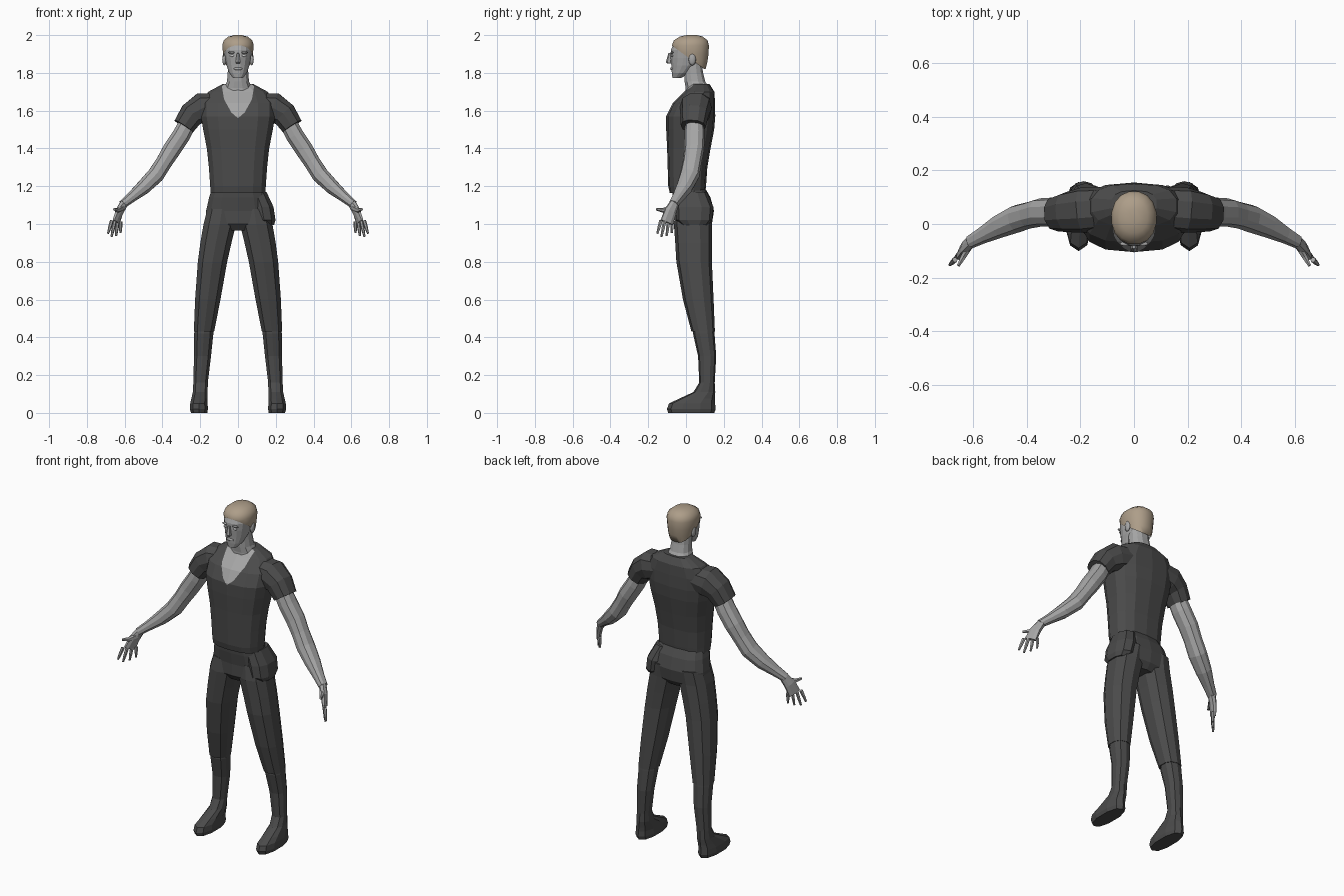
import bpy, bmesh, math
from mathutils import Vector

cube = bpy.data.objects.get("Cube")
if cube:
    bpy.data.objects.remove(cube, do_unlink=True)


def material(name, r, g, b):
    m = bpy.data.materials.new(name)
    m.use_nodes = True
    m.diffuse_color = (r, g, b, 1)
    m.node_tree.nodes["Principled BSDF"].inputs["Base Color"].default_value = (r, g, b, 1)
    return m


SKIN = material("grey_skin", 0.38, 0.38, 0.38)
CLOTH = material("dark_cloth", 0.07, 0.07, 0.07)
HAIR = material("tan_hair", 0.42, 0.34, 0.25)
EYE = material("pale_eye", 0.6, 0.6, 0.6)


def finish(name, bm, mats, mirror=False, smooth=False):
    """Turn a bmesh into an object, optionally mirrored across x."""
    bmesh.ops.recalc_face_normals(bm, faces=bm.faces)
    me = bpy.data.meshes.new(name)
    bm.to_mesh(me)
    bm.free()
    for m in mats:
        me.materials.append(m)
    for p in me.polygons:
        p.use_smooth = smooth
    ob = bpy.data.objects.new(name, me)
    bpy.context.collection.objects.link(ob)
    if mirror:
        ob.modifiers.new("Mirror", 'MIRROR').use_mirror_merge = False
    return ob


def loft(rings, sides=12, k=0.85, hint=None, bm=None):
    """Skin rings (x, y, z, width radius, depth radius).
    Rings lie flat, or square to the path when a depth hint is given."""
    bm = bm or bmesh.new()
    pts = [Vector(r[:3]) for r in rings]
    loops = []
    for i, (p, r) in enumerate(zip(pts, rings)):
        v, u = Vector((1, 0, 0)), Vector((0, 1, 0))
        if hint:
            t = (pts[min(i + 1, len(pts) - 1)] - pts[max(i - 1, 0)]).normalized()
            u = Vector(hint)
            u = (u - t * u.dot(t)).normalized()
            v = t.cross(u)
        loop = []
        for j in range(sides):
            a = math.tau * (j + 0.5) / sides
            c, s = math.cos(a), math.sin(a)
            c = math.copysign(abs(c) ** k, c)
            s = math.copysign(abs(s) ** k, s)
            loop.append(bm.verts.new(p + v * c * r[3] + u * s * r[4]))
        loops.append(loop)
    for a, b in zip(loops, loops[1:]):
        for j in range(sides):
            n = (j + 1) % sides
            bm.faces.new((a[j], a[n], b[n], b[j]))
    bm.faces.new(loops[0])
    bm.faces.new(loops[-1])
    return bm


def blob(name, loc, size, mat, mirror=False):
    """Small ellipsoid."""
    bm = bmesh.new()
    bmesh.ops.create_uvsphere(bm, u_segments=10, v_segments=6, radius=1)
    for v in bm.verts:
        v.co = Vector(a * b + c for a, b, c in zip(v.co, size, loc))
    return finish(name, bm, [mat], mirror, True)


# Shirt body with a curved V neckline cut into its front
bm = loft([(0, .008, 1.165, .148, .094), (0, .006, 1.2, .15, .1),
           (0, .008, 1.3, .157, .105), (0, .015, 1.4, .168, .115),
           (0, .022, 1.5, .188, .127), (0, .025, 1.57, .2, .13),
           (0, .042, 1.64, .2, .112), (0, .07, 1.7, .16, .08),
           (0, .075, 1.74, .085, .05)], 14, 0.75)
edge = [(0, 1.56), (.035, 1.59), (.074, 1.66), (.087, 1.74)]
cuts = []
for s in (1, -1):
    for (x0, z0), (x1, z1) in zip(edge, edge[1:]):
        cuts.append((Vector((s * x0, 0, z0)), Vector((s * (z0 - z1), 0, x1 - x0))))


def on_front(f):
    c = f.calc_center_median()
    return c.y < .04 and c.z > 1.5 and abs(c.x) < .15


for co, no in cuts:
    faces = [f for f in bm.faces if on_front(f)]
    edges = {e for f in faces for e in f.edges}
    verts = {v for f in faces for v in f.verts}
    bmesh.ops.bisect_plane(bm, geom=faces + list(edges) + list(verts),
                           plane_co=co, plane_no=no)
for f in bm.faces:
    c = f.calc_center_median()
    if on_front(f) and all((c - co).dot(no) > 0 for co, no in cuts):
        f.material_index = 1
finish("shirt", bm, [CLOTH, SKIN])

# Sleeves and bare arms
ACROSS = (0, 1, 0)
finish("sleeves", loft([(.09, .06, 1.63, .065, .08), (.19, .052, 1.613, .085, .085),
                        (.245, .045, 1.58, .07, .076), (.287, .038, 1.517, .06, .066)],
                       10, hint=ACROSS), [CLOTH], True)
finish("arms", loft([(.262, .045, 1.54, .048, .05), (.3, .045, 1.47, .05, .054),
                     (.35, .043, 1.395, .05, .053), (.39, .033, 1.33, .045, .05),
                     (.435, .02, 1.26, .046, .052), (.5, -.008, 1.195, .04, .044),
                     (.56, -.04, 1.145, .029, .032), (.61, -.067, 1.105, .023, .025)],
                    10, hint=ACROSS), [SKIN], True)

# Hands: palm, four fingers and thumb
palm = (.4, -.9, .2)
bm = loft([(.6, -.06, 1.115, .021, .024), (.628, -.083, 1.065, .018, .034),
           (.646, -.102, 1.008, .012, .038)], 8, hint=palm)
for i, reach in enumerate((0, .018, .012, -.004)):
    t = i / 3
    base = Vector((.668, -.133, 1.018)).lerp(Vector((.622, -.073, 1.012)), t)
    tip = Vector((.688, -.152, .95)).lerp(Vector((.622, -.076, .948)), t)
    tip += (tip - base).normalized() * reach
    loft([(*base, .01, .01), (*base.lerp(tip, .5), .009, .009), (*tip, .005, .006)],
         6, hint=palm, bm=bm)
loft([(.612, -.08, 1.085, .014, .016), (.637, -.122, 1.072, .011, .013),
      (.656, -.156, 1.078, .006, .007)], 6, hint=(0, 0, 1), bm=bm)
finish("hands", bm, [SKIN], True)

# Trousers: hips, legs and the loose panel on the left hip
finish("trouser_hips", loft([(0, .01, 1.2, .135, .085), (0, .03, 1.14, .156, .1),
                             (0, .045, 1.07, .172, .103), (0, .04, 1, .172, .097),
                             (0, .04, .965, .06, .07)], 14, 0.75), [CLOTH])
finish("trouser_legs", loft([(.085, .045, 1.08, .08, .1), (.096, .037, 1, .09, .101),
                             (.117, .04, .9, .086, .097), (.135, .043, .8, .081, .094),
                             (.16, .065, .6, .07, .081), (.18, .091, .43, .056, .062)],
                            10), [CLOTH], True)
finish("hip_panel", loft([(.095, .03, 1.17, .058, .08), (.125, .045, 1.09, .066, .1),
                          (.138, .043, 1.02, .063, .096), (.148, .045, .995, .045, .07)],
                         10), [CLOTH])

# Boots: shaft and foot
finish("boots", loft([(.18, .092, .46, .05, .054), (.181, .094, .42, .053, .057),
                      (.188, .112, .3, .047, .048), (.198, .111, .16, .04, .041),
                      (.2, .097, .11, .041, .058), (.204, .058, .075, .045, .095),
                      (.207, .032, .05, .048, .122), (.207, .028, .02, .05, .129),
                      (.206, .028, 0, .045, .122)], 10), [CLOTH], True)

# Neck and head
finish("neck", loft([(0, .065, 1.67, .09, .07), (0, .06, 1.72, .075, .064),
                     (0, .047, 1.755, .06, .056), (0, .04, 1.8, .056, .052),
                     (0, .035, 1.85, .055, .05)], 12), [SKIN])
finish("head", loft([(0, -.05, 1.772, .026, .022), (0, -.026, 1.8, .048, .05),
                     (0, -.004, 1.84, .062, .075), (0, .005, 1.88, .07, .088),
                     (0, .01, 1.92, .075, .092), (0, .02, 1.96, .07, .085),
                     (0, .025, 1.983, .045, .055)], 16, 0.95), [SKIN])
finish("nose", loft([(0, -.086, 1.849, .012, .014), (0, -.09, 1.857, .015, .017),
                     (0, -.083, 1.905, .007, .01)], 6, 1), [SKIN])
blob("lips", (0, -.076, 1.822), (.024, .008, .008), SKIN)
blob("brows", (.032, -.074, 1.908), (.022, .009, .006), SKIN, True)
blob("eyes", (.031, -.073, 1.891), (.014, .006, .006), EYE, True)
blob("ears", (.073, .033, 1.872), (.011, .02, .033), SKIN, True)

# Short hair, trimmed from the forehead down to the nape
bm = loft([(0, .05, 1.82, .06, .055), (0, .035, 1.86, .073, .08),
           (0, .024, 1.9, .08, .097), (0, .023, 1.945, .085, .1),
           (0, .025, 1.972, .077, .091), (0, .028, 1.992, .052, .062),
           (0, .03, 2, .02, .028)], 16, 0.92)
bmesh.ops.bisect_plane(bm, geom=bm.verts[:] + bm.edges[:] + bm.faces[:],
                       plane_co=(0, -.08, 1.948), plane_no=(0, .13, .18), clear_inner=True)
finish("hair", bm, [HAIR], smooth=True)
